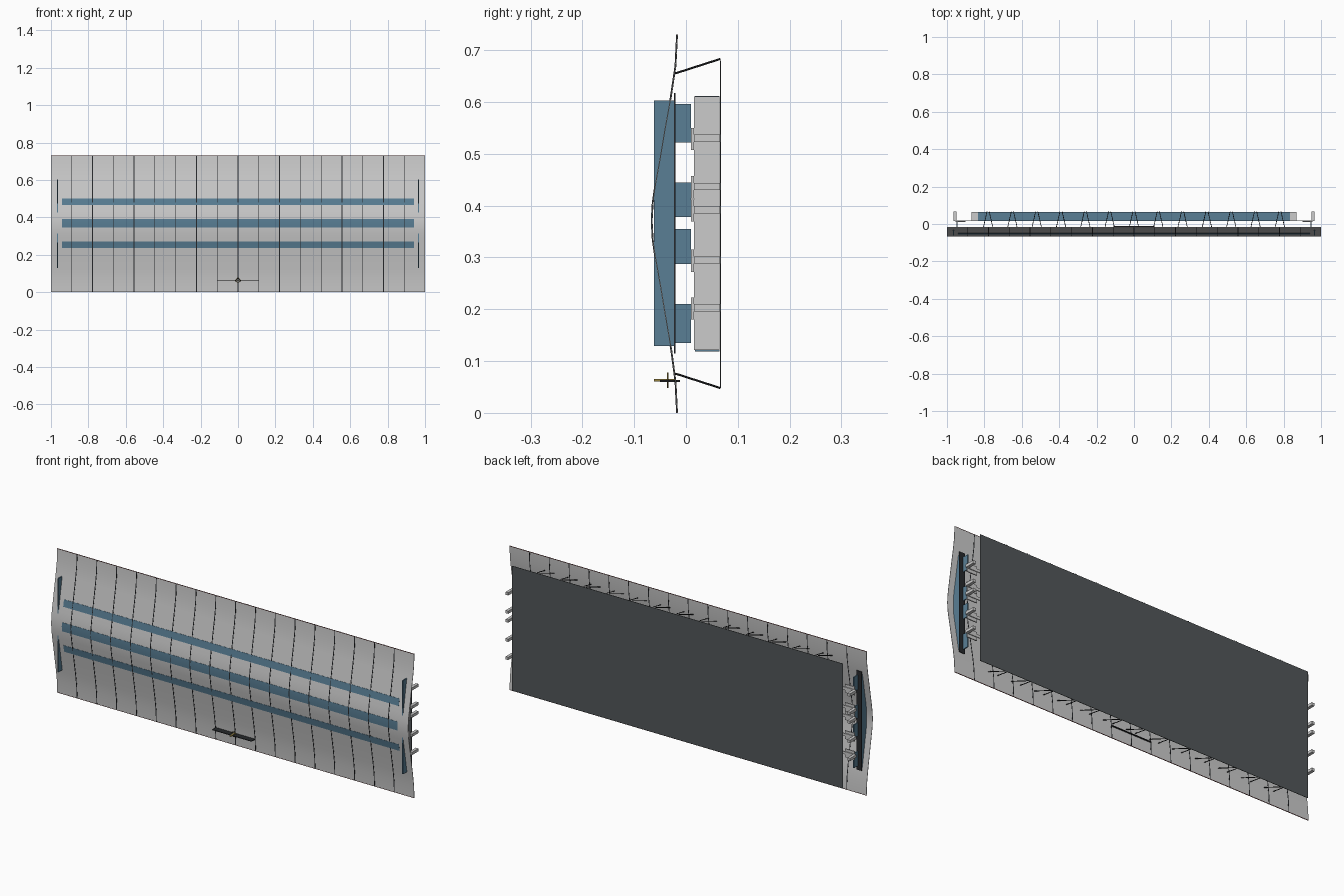
import bpy, bmesh
from mathutils import Vector

if "Cube" in bpy.data.objects:
    bpy.data.objects.remove(bpy.data.objects["Cube"])


def mat(name, c):
    m = bpy.data.materials.new(name)
    m.diffuse_color = (*c, 1)
    m.use_nodes = True
    m.node_tree.nodes["Principled BSDF"].inputs["Base Color"].default_value = m.diffuse_color
    return m


BLUE = mat("steel_blue", (0.10, 0.21, 0.30))
DARK = mat("dark_grey", (0.085, 0.095, 0.10))
BLACK = mat("near_black", (0.02, 0.022, 0.025))
RED = mat("dark_red", (0.15, 0.03, 0.03))
GOLD = mat("brass", (0.3, 0.22, 0.05))


def finish(name, bm, m=None):
    me = bpy.data.meshes.new(name)
    bmesh.ops.recalc_face_normals(bm, faces=bm.faces)
    bm.to_mesh(me)
    bm.free()
    o = bpy.data.objects.new(name, me)
    bpy.context.collection.objects.link(o)
    if m:
        me.materials.append(m)
    return o


def box(name, x, y, z, m=None):
    bm = bmesh.new()
    bmesh.ops.create_cube(bm, size=1)
    for v in bm.verts:
        v.co = [(a + b) / 2 + t * (b - a) for (a, b), t in zip((x, y, z), v.co)]
    return finish(name, bm, m)


def ends(name, x, y, z, m=None):
    box(name + "_right", x, y, z, m)
    box(name + "_left", (-x[1], -x[0]), y, z, m)


# Cross-section of the bowed skin as (z, y)
PROFILE = [(0, -.018), (.06, -.021), (.12, -.029), (.19, -.041), (.25, -.051), (.30, -.060),
           (.335, -.065), (.37, -.067), (.405, -.065), (.44, -.060), (.49, -.051),
           (.55, -.041), (.61, -.030), (.67, -.021), (.73, -.018)]


def skin_y(z):
    for (a, p), (b, q) in zip(PROFILE, PROFILE[1:]):
        if z <= b + 1e-6:
            return p + (q - p) * (z - a) / (b - a)


def sheet(name, x0, x1, zs, offset, thick, m=None):
    bm = bmesh.new()
    rows = []
    for z in zs:
        y = skin_y(z)
        rows.append([[bm.verts.new((x, y + o, z)) for x in (x0, x1)]
                     for o in (offset, offset + thick)])
    for r, s in zip(rows, rows[1:]):
        for k in (0, 1):
            bm.faces.new((r[k][0], r[k][1], s[k][1], s[k][0]))
            bm.faces.new((r[0][k], r[1][k], s[1][k], s[0][k]))
    for r in (rows[0], rows[-1]):
        bm.faces.new((r[0][0], r[0][1], r[1][1], r[1][0]))
    o = finish(name, bm, m)
    bpy.context.view_layer.objects.active = o
    o.select_set(True)
    bpy.ops.object.shade_smooth_by_angle()
    o.select_set(False)
    return o


def rod(bm, a, b, r):
    a, b = Vector(a), Vector(b)
    d = b - a
    mx = d.to_track_quat('Z', 'Y').to_matrix().to_4x4()
    mx.translation = (a + b) / 2
    bmesh.ops.create_cone(bm, cap_ends=True, segments=6, radius1=r, radius2=r,
                          depth=d.length, matrix=mx)


# Front skin, seams, stripes and edge trim
ZS = [p[0] for p in PROFILE]
sheet("front_skin", -1, 1, ZS, 0, .002)
for i in range(-8, 9):
    x = i / 9
    sheet(f"panel_seam_{i + 9}", x - .002, x + .002, ZS, -.001, .0035, BLACK)
for i, (a, b) in enumerate([(.235, .27), (.345, .39), (.465, .50)]):
    sheet(f"front_stripe_{i + 1}", -.94, .94, [a] + [z for z in ZS if a < z < b] + [b],
          -.001, .002, BLUE)
for n, z in (("bottom", .001), ("top", .729)):
    box(f"{n}_edge_trim", (-1, 1), (-.0185, -.0155), (z - .001, z + .001), RED)

# End ribs that pierce the skin, with their rear flange
ends("end_rib", (.963, .968), (-.062, -.021), (.129, .603), BLUE)
ends("end_rib_flange", (.94, .97), (-.023, -.020), (.115, .617), BLACK)

# Spacer webs joining ribs to the core
for i, (a, b) in enumerate([(.135, .21), (.287, .355), (.378, .445), (.522, .596)]):
    ends(f"spacer_web_{i + 1}", (.944, .949), (-.020, .010), (a, b), BLUE)

# Core clips: front lip plus side bar
for i, z in enumerate((.203, .295, .392, .437, .53)):
    ends(f"clip_lip_{i + 1}", (.90, .955), (.010, .015), (z - .023, z + .02))
    ends(f"clip_bar_{i + 1}", (.950, .965), (.015, .066), (z - .007, z + .007))
    ends(f"clip_tie_{i + 1}", (.87, .955), (.015, .019), (z - .007, z + .007))

# Rear core frame
box("core_front_sheet", (-.87, .87), (.015, .018), (.121, .609))
ends("core_end_plate", (.835, .87), (.015, .065), (.121, .611))
for n, z in (("bottom", .121), ("top", .609)):
    box(f"core_{n}_flange", (-.835, .835), (.017, .065), (z - .0025, z + .0025), BLUE)

# Back panel
box("back_panel", (-.927, .927), (.066, .068), (.048, .680), DARK)

# V struts tying the skin to the back panel, above and below
for n, z0, z1 in (("upper", .655, .683), ("lower", .076, .048)):
    bm = bmesh.new()
    for i in range(-6, 7):
        x = i * .13
        for s in (-1, 1):
            rod(bm, (x + s * .026, -.021, z0), (x + s * .006, .066, z1), .002)
    finish(f"{n}_struts", bm, BLACK)

# Small latch bar with a diamond pin at the bottom front
box("latch_bar", (-.11, .11), (-.050, -.012), (.060, .063), BLACK)
box("latch_pin", (-.004, .004), (-.062, -.02), (.061, .065), GOLD)
bm = bmesh.new()
for a, b in (((-.015, 0), (0, .014)), ((0, .014), (.015, 0)),
             ((.015, 0), (0, -.014)), ((0, -.014), (-.015, 0))):
    rod(bm, (a[0], -.035, .063 + a[1]), (b[0], -.035, .063 + b[1]), .0015)
finish("latch_diamond", bm, GOLD)
